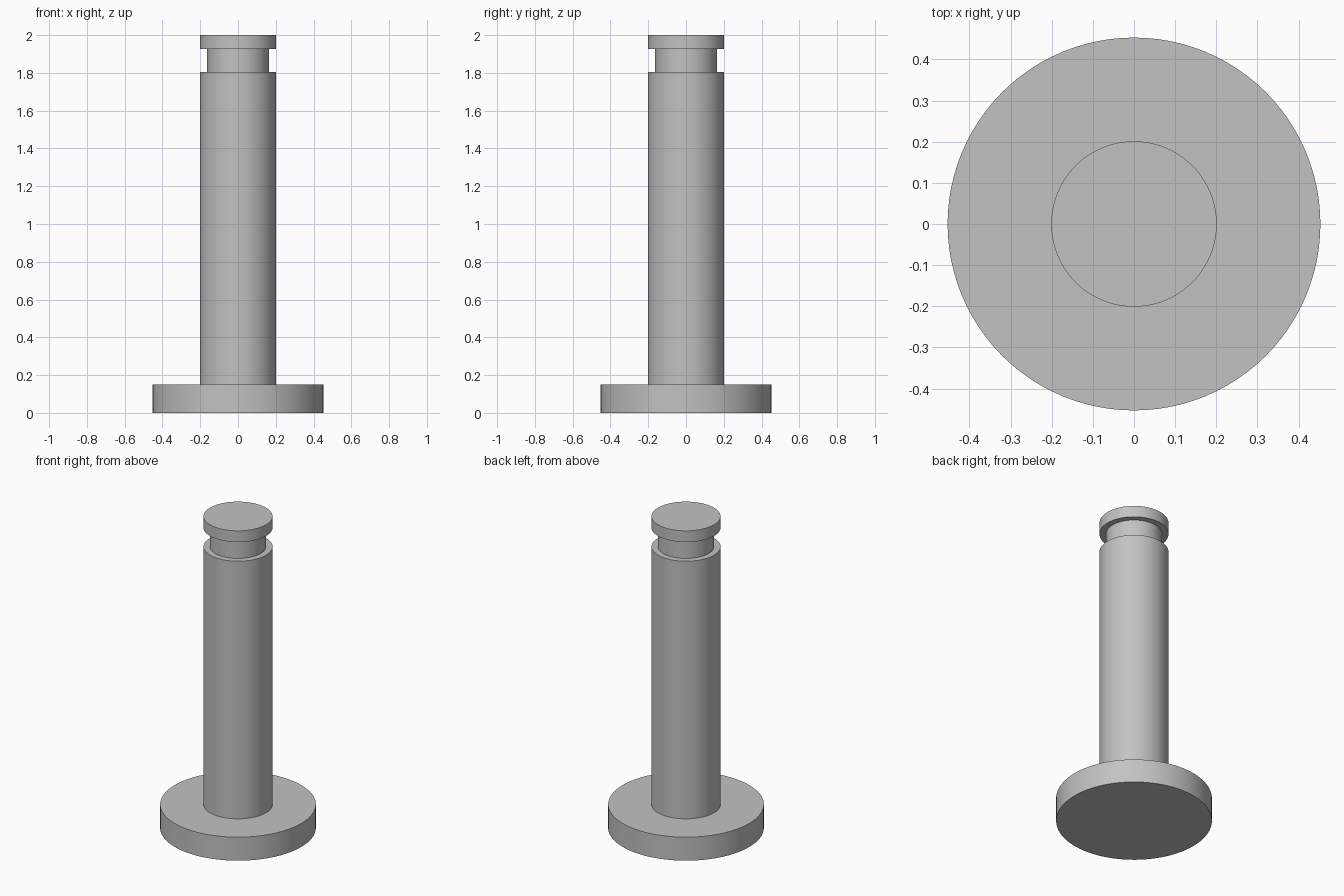
import bpy
import bmesh
import math

cube = bpy.data.objects.get("Cube")
if cube:
    bpy.data.objects.remove(cube, do_unlink=True)

SIDES = 96

# Plain grey metal
steel = bpy.data.materials.new("grey_steel")
steel.use_nodes = True
grey = (0.54, 0.54, 0.54, 1.0)
steel.diffuse_color = grey
steel.node_tree.nodes["Principled BSDF"].inputs["Base Color"].default_value = grey


def lathe(name, profile, material):
    """Turn a closed solid from (radius, height) points, capped at both ends."""
    bm = bmesh.new()
    rings = []
    for radius, z in profile:
        angles = [2 * math.pi * i / SIDES for i in range(SIDES)]
        rings.append([bm.verts.new((radius * math.cos(a), radius * math.sin(a), z))
                      for a in angles])
    for low, high in zip(rings, rings[1:]):
        for i in range(SIDES):
            j = (i + 1) % SIDES
            bm.faces.new((low[i], low[j], high[j], high[i]))
    bm.faces.new(rings[0][::-1])
    bm.faces.new(rings[-1])
    mesh = bpy.data.meshes.new(name)
    bm.to_mesh(mesh)
    bm.free()
    mesh.materials.append(material)
    obj = bpy.data.objects.new(name, mesh)
    bpy.context.collection.objects.link(obj)
    bpy.ops.object.select_all(action="DESELECT")
    obj.select_set(True)
    bpy.context.view_layer.objects.active = obj
    bpy.ops.object.shade_smooth_by_angle(angle=math.radians(30))
    return obj


flange_r, shaft_r, groove_r = 0.453, 0.201, 0.163
flange_top, groove_bottom, groove_top, tip = 0.151, 1.805, 1.927, 2.0

# Turned pin: wide flange, long shaft, retaining groove and end collar
lathe("flanged_pin", [
    (flange_r, 0), (flange_r, flange_top),
    (shaft_r, flange_top), (shaft_r, groove_bottom),
    (groove_r, groove_bottom), (groove_r, groove_top),
    (shaft_r, groove_top), (shaft_r, tip),
], steel)
